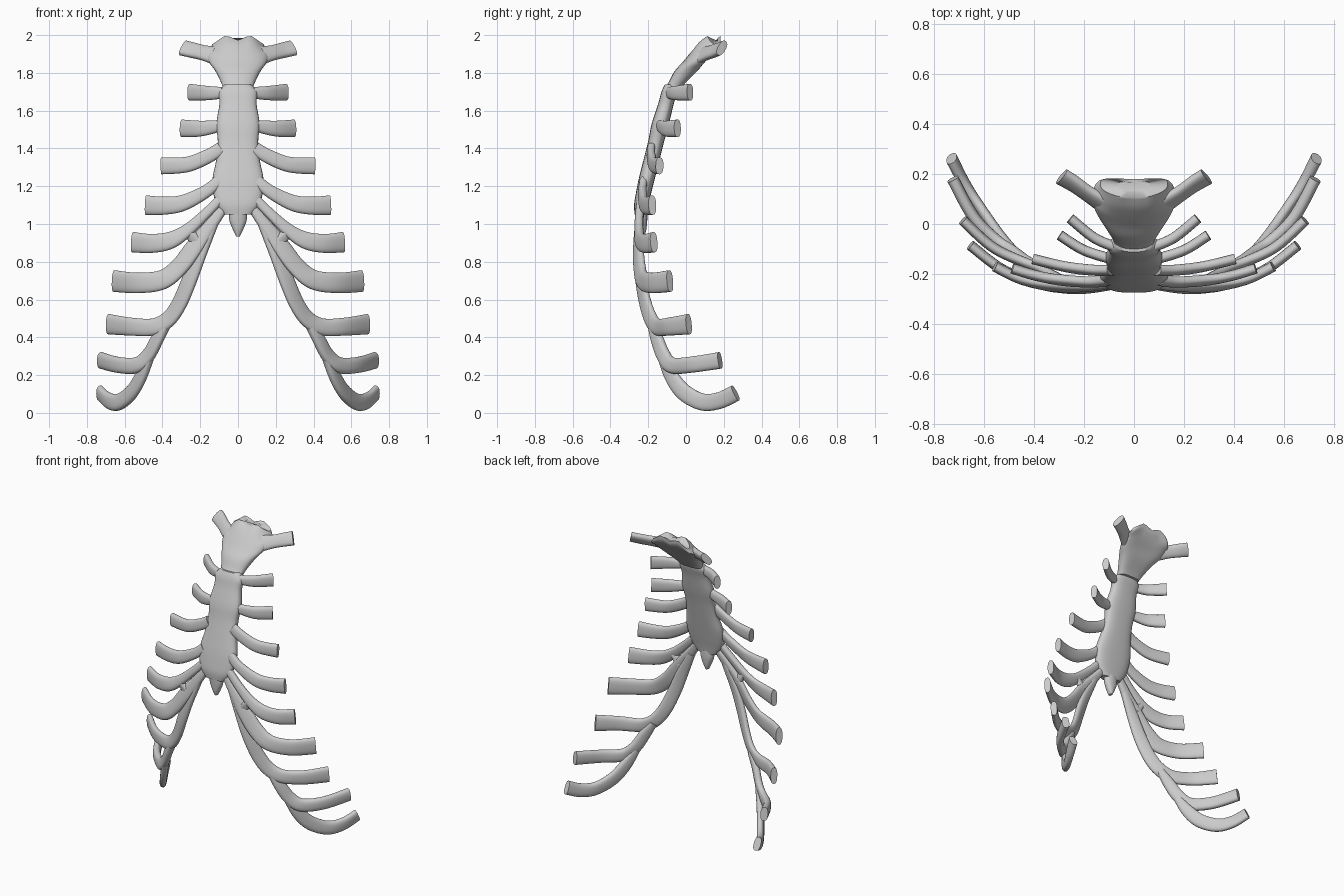
import bpy, math
from mathutils import Vector

SEG = 28


def spline(rows, steps):
    """Catmull-Rom through tuples of any length."""
    out, n = [], len(rows)
    for i in range(n - 1):
        p0, p1, p2, p3 = rows[max(i - 1, 0)], rows[i], rows[i + 1], rows[min(i + 2, n - 1)]
        for s in range(steps):
            t = s / steps
            out.append(tuple(0.5 * (2 * b + (c - a) * t + (2 * a - 5 * b + 4 * c - d) * t * t
                                    + (3 * b - a - 3 * c + d) * t ** 3)
                             for a, b, c, d in zip(p0, p1, p2, p3)))
    return out + [tuple(rows[-1])]


def superellipse(k, e):
    a = 2 * math.pi * k / SEG
    c, s = math.cos(a), math.sin(a)
    return math.copysign(abs(c) ** e, c), math.copysign(abs(s) ** e, s)


def loft(name, rings, mirror=False):
    """Skin rings of SEG points, closing both ends with softened caps."""
    def shrink(ring, f):
        m = sum(ring, Vector()) / SEG
        return [m + (p - m) * f for p in ring]
    a, b = rings[0], rings[-1]
    rings = [shrink(a, 0.5)] + rings + [shrink(b, 0.5)]
    verts = [p for r in rings for p in r]
    faces = [(i * SEG + k, i * SEG + (k + 1) % SEG, (i + 1) * SEG + (k + 1) % SEG, (i + 1) * SEG + k)
             for i in range(len(rings) - 1) for k in range(SEG)]
    last = (len(rings) - 1) * SEG
    faces += [tuple(reversed(range(SEG))), tuple(range(last, last + SEG))]
    me = bpy.data.meshes.new(name)
    me.from_pydata(verts, [], faces)
    me.shade_smooth()
    me.set_sharp_from_angle(angle=math.radians(50))
    ob = bpy.data.objects.new(name, me)
    bpy.context.collection.objects.link(ob)
    if mirror:
        ob.modifiers.new("mirror", 'MIRROR').use_mirror_merge = False
    return ob


def plate(name, rows, bow=0.0, lift=None, e=0.75):
    """Breastbone piece: rows of (z, half width, front y, back y)."""
    rings = []
    for z, w, y0, y1 in spline(rows, 4):
        ring = []
        for k in range(SEG):
            c, s = superellipse(k, e)
            x = w * c
            ring.append(Vector((x, (y0 + y1) / 2 + (y1 - y0) / 2 * s + bow * x * x,
                                z + (lift(abs(x), z) if lift else 0))))
        rings.append(ring)
    return loft(name, rings)


def rib(name, path, thick=0.042, tilt=0.0):
    """Flattened strip along (x, y, z, height), its face turned outward."""
    pts = spline(path, 6)
    rings = []
    for i, (x, y, z, h) in enumerate(pts):
        p = Vector((x, y, z))
        t = (Vector(pts[min(i + 1, len(pts) - 1)][:3]) - Vector(pts[max(i - 1, 0)][:3])).normalized()
        n = Vector((x, y - 0.25, 0)).normalized() + Vector((0, 0, tilt))
        n = (n - t * n.dot(t)).normalized()
        b = t.cross(n)
        rings.append([p + b * (h / 2 * c) + n * (thick / 2 * s)
                      for c, s in (superellipse(k, 0.8) for k in range(SEG))])
    # slight rounding before the cut end
    return loft(name, rings, mirror=True)


# manubrium with its notched top edge
def notch(x, z):
    w = max(0.0, min(1.0, (z - 1.90) / 0.08))
    dip = -0.012 + 0.027 * min(x / 0.065, 1) if x < 0.065 else 0.015 - 0.055 * (x - 0.065) / 0.08
    return w * dip


plate("manubrium", [(1.72, .080, -.115, -.025), (1.75, .090, -.092, 0), (1.81, .12, -.06, .06),
                    (1.86, .155, -.015, .10), (1.91, .165, .025, .145), (1.955, .155, .065, .175),
                    (1.985, .135, .105, .18)], bow=1.0, lift=notch)

# breastbone body
plate("sternum_body", [(1.738, .070, -.112, -.04), (1.70, .102, -.13, -.045), (1.635, .098, -.148, -.065),
                       (1.53, .115, -.182, -.09), (1.44, .107, -.20, -.115), (1.34, .115, -.225, -.14),
                       (1.24, .135, -.25, -.165), (1.16, .130, -.266, -.185), (1.10, .112, -.275, -.20),
                       (1.05, .075, -.272, -.21)])

# pointed lower tip
plate("xiphoid_tip", [(1.07, .045, -.268, -.205), (1.02, .046, -.265, -.205),
                      (.97, .027, -.26, -.21), (.935, .010, -.25, -.22)], e=0.9)

# free cartilages on the upper chest
rib("cartilage_1", [(.13, .085, 1.895, .10), (.19, .125, 1.908, .085), (.24, .16, 1.92, .088),
                    (.29, .19, 1.932, .092)], .045, tilt=0.7)
rib("cartilage_2", [(.08, -.09, 1.695, .06), (.16, -.055, 1.693, .075), (.255, .022, 1.698, .088)])
rib("cartilage_3", [(.09, -.14, 1.52, .06), (.20, -.105, 1.505, .083), (.297, -.045, 1.507, .092)])
rib("cartilage_4", [(.09, -.185, 1.40, .07), (.16, -.185, 1.358, .075), (.27, -.172, 1.315, .082),
                    (.405, -.14, 1.308, .09)])
rib("cartilage_5", [(.10, -.225, 1.23, .06), (.17, -.232, 1.172, .068), (.29, -.225, 1.112, .085),
                    (.39, -.207, 1.097, .095), (.487, -.178, 1.10, .103)])
rib("cartilage_6", [(.10, -.24, 1.125, .05), (.18, -.248, 1.045, .055), (.27, -.25, .965, .07),
                    (.36, -.243, .913, .092), (.46, -.218, .897, .10), (.557, -.17, .904, .108)])

# joined cartilages along the lower margin
rib("cartilage_7", [(.08, -.24, 1.08, .05), (.155, -.25, .98, .07), (.23, -.253, .88, .095),
                    (.31, -.247, .775, .10), (.40, -.23, .705, .105), (.53, -.18, .688, .108),
                    (.655, -.085, .698, .115)])
rib("cartilage_8", [(.13, -.248, 1.0, .05), (.20, -.25, .85, .075), (.255, -.24, .71, .085),
                    (.31, -.215, .58, .088), (.37, -.185, .495, .09), (.45, -.15, .455, .09),
                    (.57, -.09, .457, .095), (.685, .015, .47, .108)])
rib("cartilage_9", [(.375, -.18, .48, .05), (.425, -.155, .395, .075), (.475, -.12, .305, .082),
                    (.54, -.075, .252, .085), (.64, .025, .255, .085), (.725, .18, .278, .088)], .048)
rib("cartilage_10", [(.47, -.125, .29, .05), (.515, -.075, .19, .08), (.565, -.01, .108, .09),
                     (.63, .085, .058, .09), (.685, .175, .065, .088), (.73, .262, .105, .088)], .045)

# bridge between the sixth and seventh cartilages
rib("cartilage_bridge", [(.215, -.25, .90, .06), (.24, -.25, .93, .06), (.27, -.25, .96, .04)], .04)
